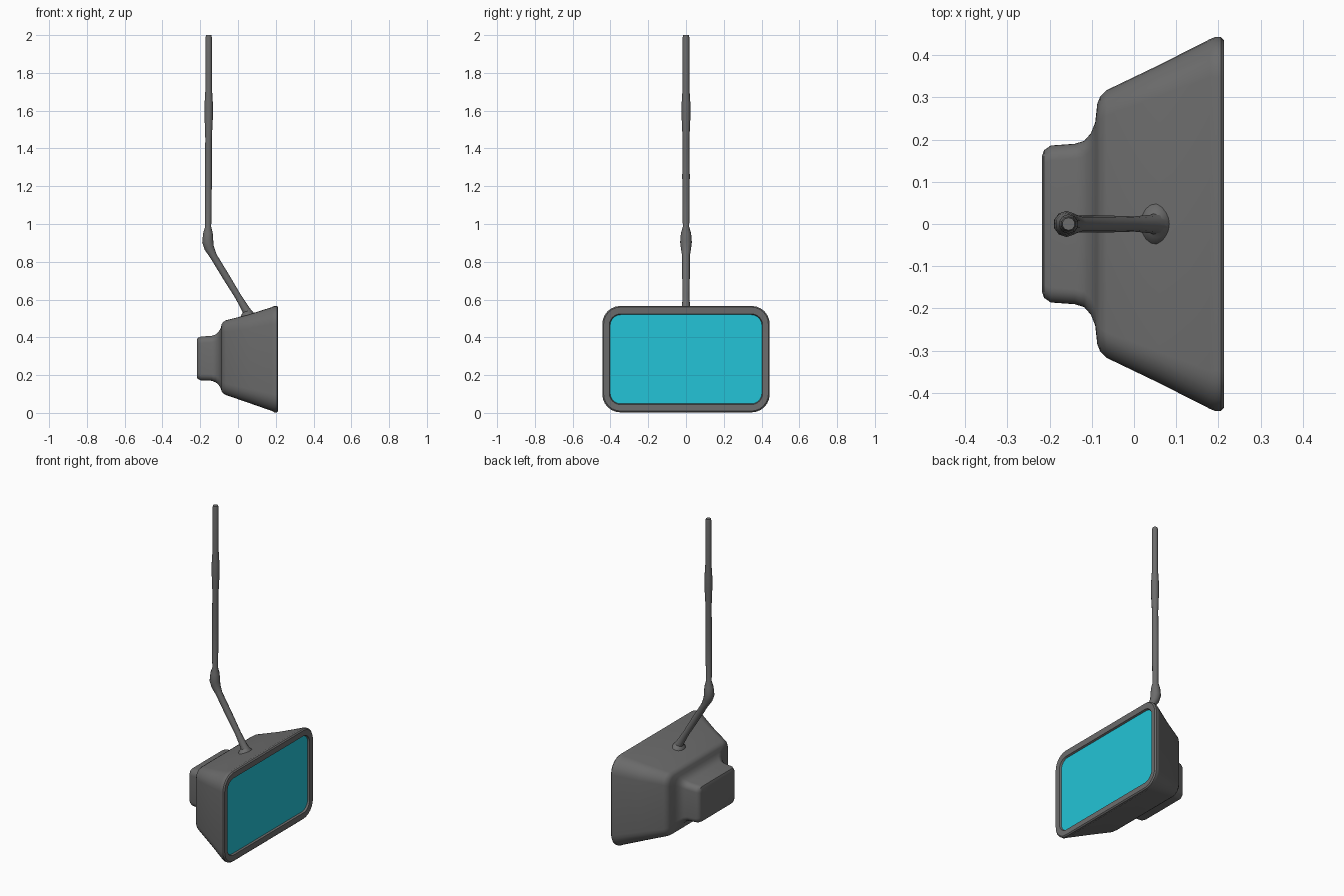
import bpy, bmesh, math
from mathutils import Vector

if "Cube" in bpy.data.objects:
    bpy.data.objects.remove(bpy.data.objects["Cube"])


def material(name, rgb):
    m = bpy.data.materials.new(name)
    m.diffuse_color = (*rgb, 1)
    m.use_nodes = True
    m.node_tree.nodes["Principled BSDF"].inputs["Base Color"].default_value = m.diffuse_color
    return m


GREY = material("dark grey metal", (0.15, 0.15, 0.15))
CYAN = material("cyan glass", (0.017, 0.55, 0.68))


def rounded_rect(x, half, z0, z1, r, n=6):
    """Ring of points at a given x, rounded rectangle in the yz plane."""
    pts = []
    for i, (sy, cz) in enumerate([(1, z1 - r), (-1, z1 - r), (-1, z0 + r), (1, z0 + r)]):
        for k in range(n + 1):
            a = math.pi / 2 * (i + k / n)
            pts.append(Vector((x, sy * (half - r) + r * math.cos(a), cz + r * math.sin(a))))
    return pts


def loft(name, rings, mat, cap_start=True, cap_end=True, angle=40):
    """Skin a list of point rings into a capped object."""
    bm = bmesh.new()
    vs = [[bm.verts.new(p) for p in ring] for ring in rings]
    n = len(vs[0])
    for a, b in zip(vs, vs[1:]):
        for i in range(n):
            j = (i + 1) % n
            bm.faces.new((a[i], a[j], b[j], b[i]))
    if cap_start:
        bm.faces.new(vs[0][::-1])
    if cap_end:
        bm.faces.new(vs[-1])
    bmesh.ops.recalc_face_normals(bm, faces=bm.faces)
    me = bpy.data.meshes.new(name)
    bm.to_mesh(me)
    bm.free()
    me.materials.append(mat)
    ob = bpy.data.objects.new(name, me)
    bpy.context.collection.objects.link(ob)
    bpy.ops.object.select_all(action='DESELECT')
    ob.select_set(True)
    bpy.context.view_layer.objects.active = ob
    bpy.ops.object.shade_smooth_by_angle(angle=math.radians(angle))
    return ob


def tube(name, path, mat, sides=10):
    """Round tube through (x, z, radius) points lying in the xz plane."""
    rings = []
    for i, (x, z, r) in enumerate(path):
        p, q = path[max(i - 1, 0)], path[min(i + 1, len(path) - 1)]
        t = Vector((q[0] - p[0], 0, q[1] - p[1])).normalized()
        u = Vector((0, 1, 0))
        w = t.cross(u)
        rings.append([Vector((x, 0, z)) + r * (math.cos(a) * u + math.sin(a) * w)
                      for a in (2 * math.pi * k / sides for k in range(sides))])
    return loft(name, rings, mat, angle=50)


# housing: small rear box, curved step, flared hood, front rim and recess
housing = [
    (-0.218, 0.160, 0.190, 0.385, 0.025),
    (-0.213, 0.175, 0.180, 0.397, 0.030),
    (-0.197, 0.186, 0.172, 0.404, 0.035),
    (-0.140, 0.190, 0.170, 0.408, 0.035),
    (-0.118, 0.197, 0.162, 0.415, 0.037),
    (-0.102, 0.215, 0.148, 0.430, 0.040),
    (-0.092, 0.240, 0.132, 0.448, 0.045),
    (-0.087, 0.285, 0.115, 0.468, 0.050),
    (-0.080, 0.302, 0.105, 0.480, 0.055),
    (-0.065, 0.317, 0.095, 0.490, 0.060),
    (0.060, 0.377, 0.052, 0.522, 0.075),
    (0.180, 0.438, 0.010, 0.560, 0.090),
    (0.192, 0.443, 0.003, 0.566, 0.095),
    (0.206, 0.443, 0.003, 0.566, 0.095),
    (0.213, 0.436, 0.010, 0.560, 0.090),
    (0.211, 0.406, 0.044, 0.524, 0.060),
    (0.196, 0.400, 0.050, 0.518, 0.055),
]
loft("lamp_housing", [rounded_rect(*s) for s in housing], GREY, cap_end=False)

# glass closing the recess
loft("lamp_glass", [rounded_rect(0.194, 0.402, 0.048, 0.520, 0.056),
                    rounded_rect(0.200, 0.402, 0.048, 0.520, 0.056)], CYAN)

# hanging rod with knuckle and slanted arm
tube("hanging_rod", [
    (-0.155, 2.000, 0.015), (-0.155, 1.985, 0.018), (-0.155, 1.720, 0.018),
    (-0.155, 1.640, 0.023), (-0.155, 1.560, 0.023), (-0.156, 1.450, 0.018),
    (-0.157, 1.250, 0.020), (-0.158, 0.985, 0.017), (-0.159, 0.950, 0.027),
    (-0.160, 0.905, 0.031), (-0.152, 0.872, 0.027), (-0.130, 0.830, 0.020),
    (-0.060, 0.715, 0.020), (0.000, 0.617, 0.018), (0.040, 0.550, 0.022),
    (0.062, 0.510, 0.030)], GREY)

# flared mounting foot on top of the hood
foot = [(0.500, 0.040, 0.055), (0.520, 0.036, 0.048), (0.532, 0.028, 0.032), (0.545, 0.016, 0.018)]
loft("mounting_foot", [[Vector((0.054 + rx * math.cos(a), ry * math.sin(a), z))
                        for a in (2 * math.pi * k / 16 for k in range(16))]
                       for z, rx, ry in foot], GREY)
